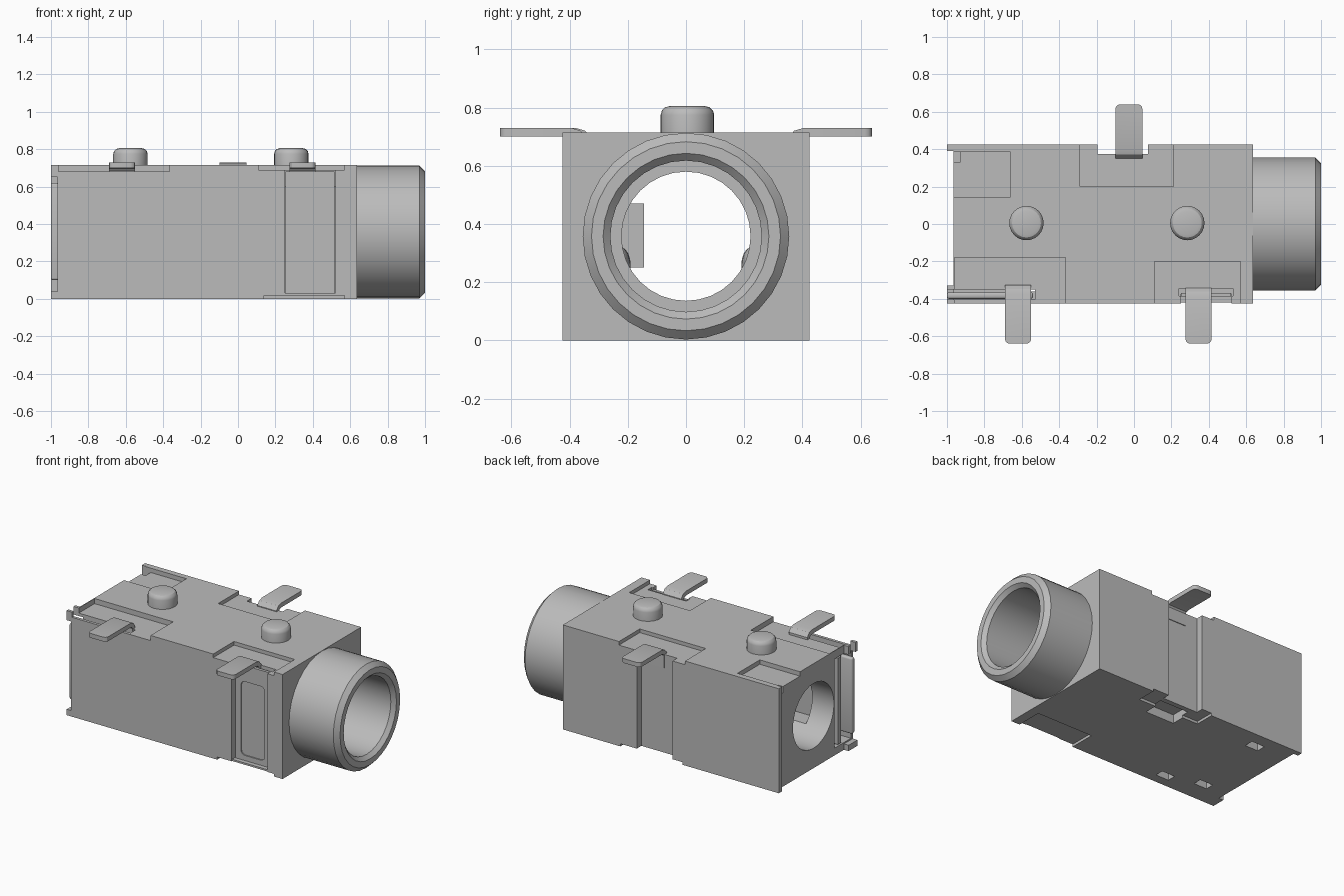
import bpy, bmesh, math
from mathutils import Matrix, Vector

old = bpy.data.objects.get("Cube")
if old:
    bpy.data.objects.remove(old, do_unlink=True)

grey = bpy.data.materials.new("mid_grey")
grey.use_nodes = True
grey.diffuse_color = (0.5, 0.5, 0.5, 1)
grey.node_tree.nodes["Principled BSDF"].inputs["Base Color"].default_value = (0.5, 0.5, 0.5, 1)

MID = 0.358  # height of the bore axis


def finish(name, bm):
    bmesh.ops.recalc_face_normals(bm, faces=bm.faces)
    me = bpy.data.meshes.new(name)
    bm.to_mesh(me)
    bm.free()
    me.materials.append(grey)
    ob = bpy.data.objects.new(name, me)
    bpy.context.scene.collection.objects.link(ob)
    return ob


def box(name, x, y, z, bevel=0, axis=None):
    bm = bmesh.new()
    bmesh.ops.create_cube(bm, size=1)
    for v in bm.verts:
        v.co = [r[0] if c < 0 else r[1] for c, r in zip(v.co, (x, y, z))]
    if bevel:
        edges = [e for e in bm.edges
                 if axis is None or abs((e.verts[0].co - e.verts[1].co).normalized()[axis]) > 0.9]
        bmesh.ops.bevel(bm, geom=edges, offset=bevel, segments=3, profile=0.5, affect='EDGES')
    return finish(name, bm)


def lathe(name, profile, spin_axis, centre, steps=32, closed=False):
    """Revolve (radius, along) points around the x or z axis."""
    bm = bmesh.new()
    pts = [Vector((a, 0, r)) if spin_axis == 'X' else Vector((r, 0, a)) for r, a in profile]
    vs = [bm.verts.new(p) for p in pts]
    for a, b in zip(vs, vs[1:] + vs[:1] if closed else vs[1:]):
        bm.edges.new((a, b))
    axis = (1, 0, 0) if spin_axis == 'X' else (0, 0, 1)
    bmesh.ops.spin(bm, geom=bm.verts[:] + bm.edges[:], cent=(0, 0, 0), axis=axis,
                   angle=math.tau, steps=steps, use_merge=True)
    bmesh.ops.remove_doubles(bm, verts=bm.verts, dist=1e-4)
    bmesh.ops.translate(bm, verts=bm.verts, vec=centre)
    return finish(name, bm)


def smooth(ob):
    bpy.ops.object.select_all(action='DESELECT')
    ob.select_set(True)
    bpy.context.view_layer.objects.active = ob
    bpy.ops.object.shade_smooth_by_angle(angle=math.radians(30))


def apply_modifiers(ob):
    bpy.context.view_layer.update()
    me = bpy.data.meshes.new_from_object(ob.evaluated_get(bpy.context.evaluated_depsgraph_get()))
    ob.modifiers.clear()
    ob.data = me


def boolean(ob, other, operation='DIFFERENCE'):
    m = ob.modifiers.new("cut", 'BOOLEAN')
    m.operation, m.object, m.solver = operation, other, 'EXACT'
    apply_modifiers(ob)
    bpy.data.objects.remove(other, do_unlink=True)


# Housing with flanges at the rear end
body = box("housing", (-0.965, 0.635), (-0.425, 0.425), (0, 0.715))
for y, z in (((0.39, 0.425), (0, 0.715)), ((-0.425, -0.33), (0, 0.04)), ((-0.425, -0.33), (0.65, 0.715))):
    boolean(body, box("flange", (-1, -0.9), y, z), 'UNION')

# Bore, wider behind the mouth
for r, a, b in ((0.222, -1.2, 1.2), (0.26, 0.45, 1.2)):
    boolean(body, lathe("bore", [(0, a), (r, a), (r, b), (0, b)], 'X', (0, 0, MID)))

cuts = [
    # shallow top pockets
    ((-0.96, -0.365), (-0.5, -0.18), (0.68, 0.8)),
    ((0.11, 0.57), (-0.5, -0.2), (0.69, 0.8)),
    ((-0.29, 0.21), (0.2, 0.5), (0.69, 0.8)),
    ((-1.1, -0.66), (0.145, 0.385), (0.685, 0.8)),
    # bottom pockets
    ((0.14, 0.57), (-0.5, -0.245), (-0.1, 0.018)),
    ((-0.27, 0.2), (0.29, 0.5), (-0.1, 0.018)),
    ((-0.15, 0.07), (0.2, 0.34), (-0.1, 0.06)),
    ((-0.77, -0.67), (0.275, 0.34), (-0.1, 0.05)),
    ((-0.58, -0.48), (-0.36, -0.3), (-0.1, 0.05)),
    ((-0.83, -0.73), (-0.29, -0.23), (-0.1, 0.05)),
    # side grooves
    ((0.25, 0.52), (-0.5, -0.375), (-0.1, 0.8)),
    ((0.24, 0.53), (-0.385, -0.345), (0.6, 0.8)),
    ((-0.195, 0.075), (0.375, 0.5), (-0.1, 0.8)),
    # slit for the rear contact and the end pocket
    ((-1.1, -0.53), (-0.405, -0.35), (0.05, 0.8)),
    ((-1.1, -0.93), (-0.352, -0.23), (0.05, 0.66)),
    ((-1.1, -0.93), (0.33, 0.385), (0.64, 0.8)),
    # inner slots beside the bore
    ((-0.8, 0.3), (-0.27, -0.12), (0.2, 0.52)),
    ((0, 0.4), (0.12, 0.26), (0.2, 0.33)),
]
for c in cuts:
    boolean(body, box("cutter", *c))
smooth(body)

# Round barrel with chamfered mouth
barrel = lathe("barrel", [(0.355, 0.634), (0.355, 0.97), (0.325, 1), (0.285, 1), (0.26, 0.975), (0.26, 0.634)],
               'X', (0, 0, MID), closed=True)
smooth(barrel)

# Locating pegs
for i, x in enumerate((-0.575, 0.285)):
    arc = [(0.062 + 0.03 * math.cos(t), 0.775 + 0.03 * math.sin(t)) for t in (0, math.pi / 6, math.pi / 3, math.pi / 2)]
    smooth(lathe(f"locating_peg_{i + 1}", [(0, 0.7), (0.092, 0.7)] + arc + [(0, 0.805)], 'Z', (x, 0.005, 0), 24))


def tab(name, x0, x1, side, inner):
    """Bent solder tab: flat outside, curling down into the housing."""
    path = [(0.64, 0.715), (inner + 0.055, 0.715), (inner + 0.03, 0.708), (inner + 0.015, 0.69), (inner + 0.015, 0.6)]
    bm = bmesh.new()
    rows = [[bm.verts.new((x, side * y, z)) for x in (x0, x1)] for y, z in path]
    for a, b in zip(rows, rows[1:]):
        bm.faces.new((a[0], a[1], b[1], b[0]))
    bmesh.ops.bevel(bm, geom=rows[0], offset=0.025, segments=3, profile=0.5, affect='VERTICES')
    ob = finish(name, bm)
    m = ob.modifiers.new("thickness", 'SOLIDIFY')
    m.thickness, m.offset = 0.03, 0
    apply_modifiers(ob)
    smooth(ob)


tab("solder_tab_rear", -0.69, -0.55, -1, 0.325)
tab("solder_tab_front", 0.275, 0.415, -1, 0.34)
tab("solder_tab_back", -0.1, 0.045, 1, 0.35)

# Contact plate in the front groove, with a rounded sunken panel and a foot
plate = box("side_contact", (0.255, 0.515), (-0.39, -0.37), (0.02, 0.68))
boolean(plate, box("cutter", (0.295, 0.475), (-0.5, -0.382), (0.065, 0.57), 0.03, 1))
box("side_contact_foot", (0.25, 0.52), (-0.42, -0.37), (0.018, 0.03))

# Rear contact in its slit, and the post next to it
smooth(box("rear_contact", (-1, -0.54), (-0.4, -0.365), (0.1, 0.62), 0.012))
box("rear_post", (-0.965, -0.92), (-0.3, -0.265), (0.06, 0.65))

# Spring contacts inside the bore
box("inner_spring_plate", (-0.55, -0.52), (-0.27, -0.145), (0.25, 0.47))
for name, y in (("inner_spring_right", -0.235), ("inner_spring_left", 0.235)):
    bm = bmesh.new()
    shape = Matrix.Translation((0.2, y, 0.26)) @ Matrix.Diagonal((0.14, 0.045, 0.065, 1))
    bmesh.ops.create_uvsphere(bm, u_segments=16, v_segments=10, radius=1, matrix=shape)
    smooth(finish(name, bm))
